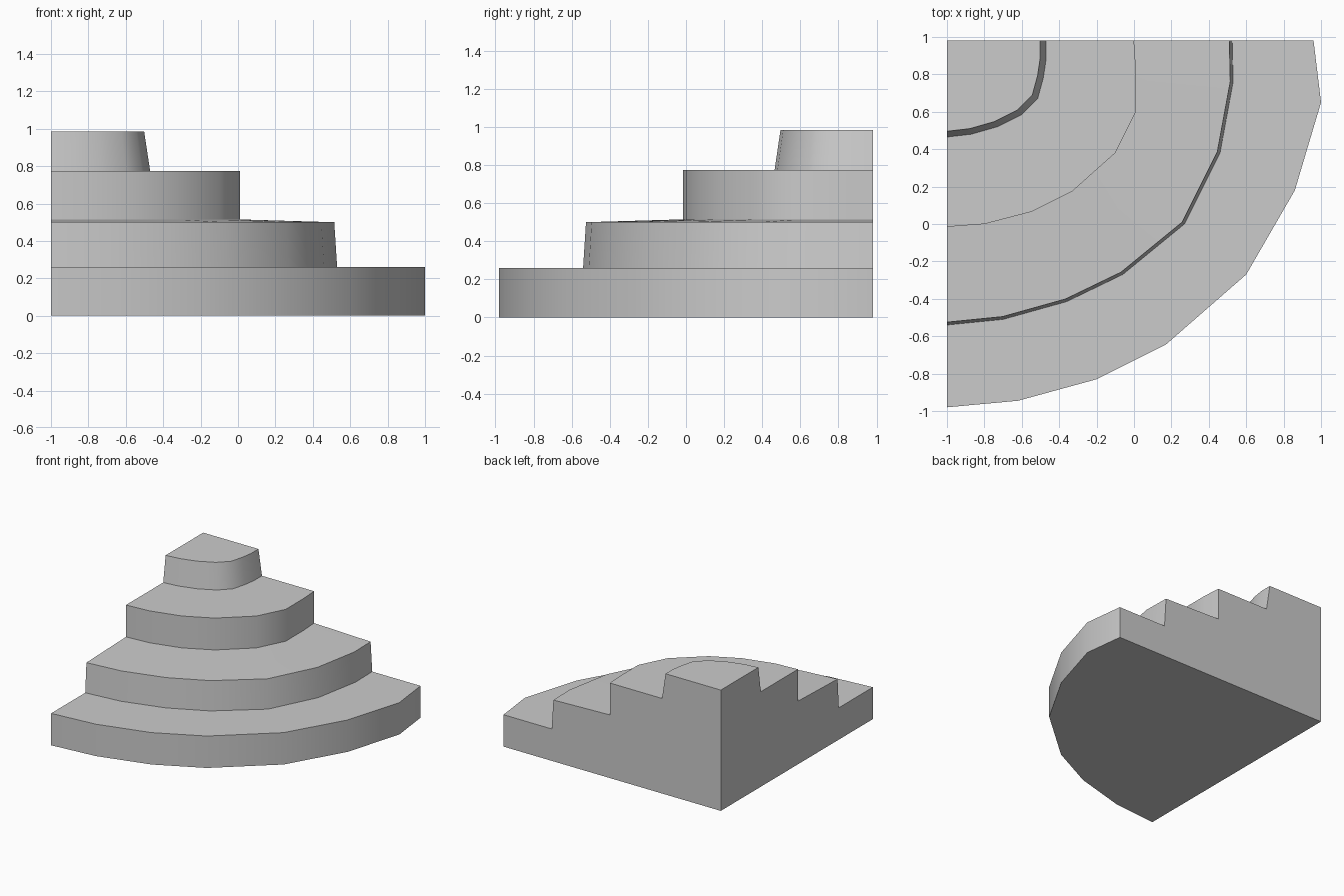
import bpy, bmesh, math

if "Cube" in bpy.data.objects:
    bpy.data.objects.remove(bpy.data.objects["Cube"], do_unlink=True)

CORNER = (-1.0, 0.98)  # square back corner where both cut walls meet

# Curved outline of each tier, from the left cut wall round to the back cut wall
base = [(-1, -.98), (-.62, -.945), (-.2, -.83), (.17, -.645),
        (.6, -.27), (.86, .18), (1, .65), (.96, .98)]
lower = [(-1, -.54), (-.7, -.51), (-.36, -.415), (-.06, -.27),
         (.27, 0), (.46, .38), (.53, .76), (.525, .98)]
middle = [(-1, -.015), (-.8, 0), (-.55, .065), (-.33, .175),
          (-.1, .38), (.01, .6), (.01, .83), (0, .98)]
crown = [(-1, .465), (-.87, .48), (-.73, .52), (-.6, .585),
         (-.515, .67), (-.485, .78), (-.47, .88), (-.47, .98)]


def shrink(outline, factor):
    """Scale an outline towards the back corner."""
    cx, cy = CORNER
    return [(cx + (x - cx) * factor, cy + (y - cy) * factor) for x, y in outline]


# Stepped loft: outline and height of every ring, bottom to top
levels = [(base, 0), (base, .26),
          (lower, .26), (shrink(lower, .99), .5),
          (middle, .515), (middle, .775),
          (crown, .775), (shrink(crown, .94), .985)]

bm = bmesh.new()
rings = [[bm.verts.new((x, y, z)) for x, y in outline] for outline, z in levels]
foot = bm.verts.new((*CORNER, levels[0][1]))
peak = bm.verts.new((*CORNER, levels[-1][1]))

# Risers and treads
for low, high in zip(rings, rings[1:]):
    for i in range(len(low) - 1):
        bm.faces.new((low[i], low[i + 1], high[i + 1], high[i]))

# Top, underside and the two stepped cut walls
bm.faces.new(rings[-1] + [peak])
bm.faces.new(rings[0] + [foot])
for end in (0, -1):
    bm.faces.new([ring[end] for ring in rings] + [peak, foot])
bmesh.ops.recalc_face_normals(bm, faces=bm.faces)

mesh = bpy.data.meshes.new("stepped_terrace")
bm.to_mesh(mesh)
bm.free()
terrace = bpy.data.objects.new("stepped_terrace", mesh)
bpy.context.collection.objects.link(terrace)

# Single plain grey
grey = bpy.data.materials.new("plain grey")
grey.use_nodes = True
colour = (.6, .6, .6, 1)
grey.diffuse_color = colour
grey.node_tree.nodes["Principled BSDF"].inputs["Base Color"].default_value = colour
mesh.materials.append(grey)

# Smooth curved risers, crisp step edges
bpy.ops.object.select_all(action='DESELECT')
terrace.select_set(True)
bpy.context.view_layer.objects.active = terrace
bpy.ops.object.shade_smooth_by_angle(angle=math.radians(40))
